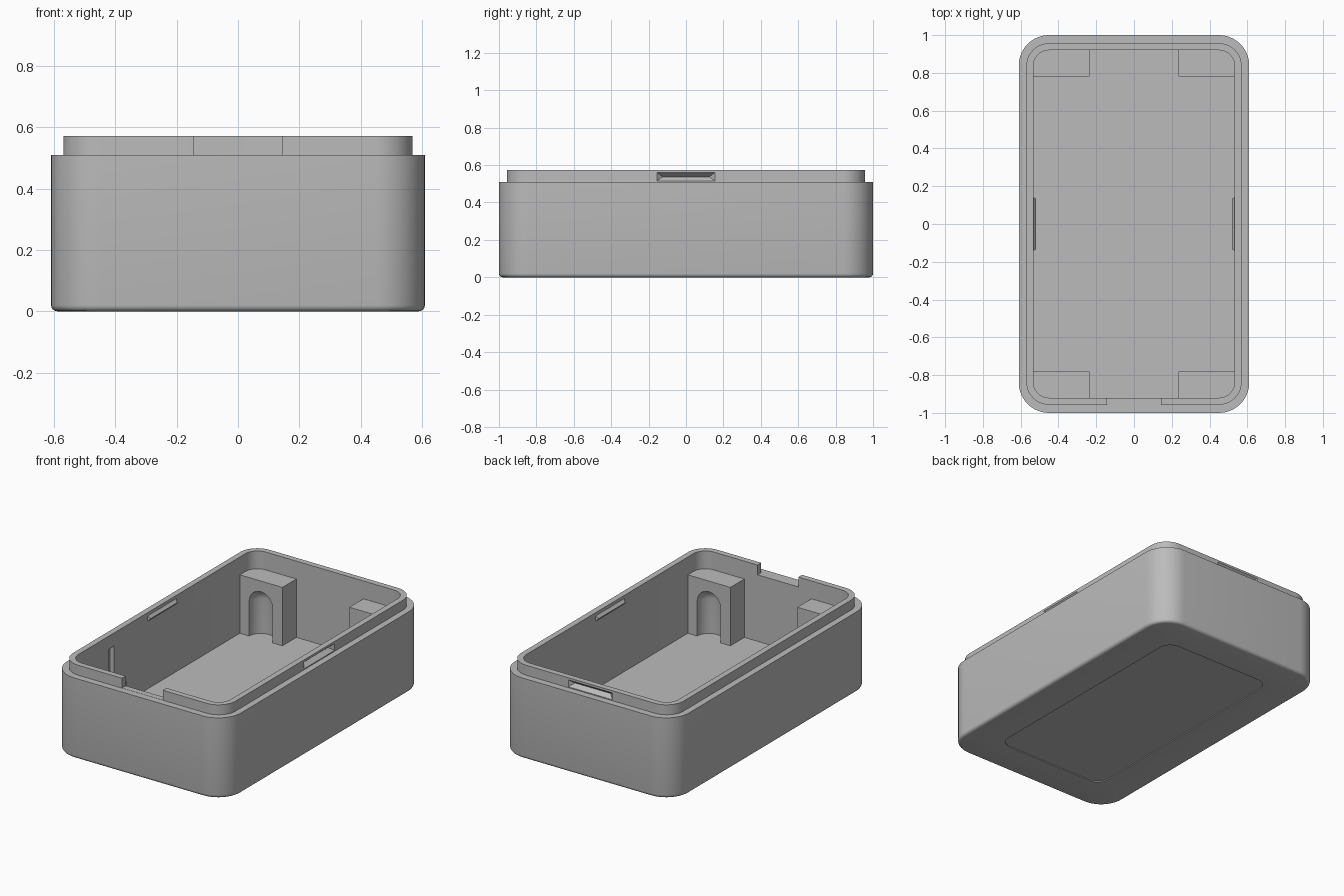
import bpy, bmesh
from math import sin, cos, pi, radians
from mathutils import Matrix, Vector

cube = bpy.data.objects.get("Cube")
if cube:
    bpy.data.objects.remove(cube)

grey = bpy.data.materials.new("plain_grey")
grey.use_nodes = True
tone = (0.5, 0.5, 0.5, 1)
grey.diffuse_color = tone
grey.node_tree.nodes["Principled BSDF"].inputs["Base Color"].default_value = tone


def finish(name, bm):
    bmesh.ops.recalc_face_normals(bm, faces=bm.faces)
    mesh = bpy.data.meshes.new(name)
    bm.to_mesh(mesh)
    bm.free()
    mesh.materials.append(grey)
    obj = bpy.data.objects.new(name, mesh)
    bpy.context.collection.objects.link(obj)
    return obj


def activate(obj):
    bpy.ops.object.select_all(action='DESELECT')
    obj.select_set(True)
    bpy.context.view_layer.objects.active = obj


def smooth(obj):
    activate(obj)
    bpy.ops.object.shade_smooth_by_angle(angle=radians(30))


def cut(obj, cutter):
    cutter.hide_render = True
    mod = obj.modifiers.new("cut", 'BOOLEAN')
    mod.operation = 'DIFFERENCE'
    mod.solver = 'EXACT'
    mod.object = cutter
    activate(obj)
    bpy.ops.object.modifier_apply(modifier=mod.name)
    bpy.data.objects.remove(cutter)


def rounded_ring(bm, hx, hy, r, z, seg=10):
    ring = []
    for i, (sx, sy) in enumerate(((1, 1), (-1, 1), (-1, -1), (1, -1))):
        for k in range(seg + 1):
            a = (i + k / seg) * pi / 2
            ring.append(bm.verts.new((sx * (hx - r) + r * cos(a),
                                      sy * (hy - r) + r * sin(a), z)))
    return ring


def loft(name, sections):
    bm = bmesh.new()
    rings = [rounded_ring(bm, *s) for s in sections]
    for a, b in zip(rings, rings[1:]):
        for i in range(len(a)):
            j = (i + 1) % len(a)
            bm.faces.new((a[i], a[j], b[j], b[i]))
    bm.faces.new(rings[0])
    bm.faces.new(rings[-1])
    return finish(name, bm)


def box(name, lo, hi):
    bm = bmesh.new()
    bmesh.ops.create_cube(bm, size=1)
    for v in bm.verts:
        v.co = [l + (c + 0.5) * (h - l) for c, l, h in zip(v.co, lo, hi)]
    return finish(name, bm)


def wedge(name, half, tip_half, depth, z0, z1, distance, angle):
    # Tapered ridge pointing along -x, moved out to a wall and turned about z
    bm = bmesh.new()
    for s in (-1, 1):
        bm.verts.new((0, s * half, z0))
        bm.verts.new((0, s * half, z1))
        bm.verts.new((-depth, s * tip_half, (z0 + z1) / 2))
    bmesh.ops.convex_hull(bm, input=bm.verts)
    bm.transform(Matrix.Rotation(angle, 4, 'Z') @ Matrix.Translation((distance, 0, 0)))
    return finish(name, bm)


# Case shell: underside recess, rounded foot, wall, ledge, lip, cavity and floor
FLOOR = 0.09
sections = [(0.385, 0.78, 0.08, 0.006), (0.385, 0.78, 0.08, 0)]
fillet = 0.02
for k in range(5):
    a = k / 4 * pi / 2
    inset = fillet * (1 - sin(a))
    sections.append((0.61 - inset, 1 - inset, 0.16 - inset, fillet * (1 - cos(a))))
sections += [(0.61, 1, 0.16, 0.51), (0.57, 0.957, 0.12, 0.51),
             (0.57, 0.957, 0.12, 0.573), (0.533, 0.92, 0.083, 0.573),
             (0.533, 0.92, 0.083, FLOOR)]
shell = loft("case_shell", sections)

# Opening in the front of the lip
cut(shell, box("lip_opening", (-0.143, -0.99, 0.511), (0.143, -0.9, 0.62)))

# Snap grooves outside the lip on both sides and the back
for distance, angle in ((0.571, 0), (0.571, pi), (0.958, pi / 2)):
    cut(shell, wedge("snap_groove", 0.155, 0.125, 0.027, 0.515, 0.56, distance, angle))

# Narrow slot in the inner right wall
cut(shell, box("wall_slot", (-0.56, -0.53, 0.2), (-0.5, -0.48, 0.49)))
smooth(shell)

# Snap ridges inside both side walls
for side, angle in (("left", 0), ("right", pi)):
    wedge(side + "_snap_ridge", 0.145, 0.133, 0.018, 0.515, 0.556, 0.536, angle)

# Corner posts, each with a round-topped niche facing the middle
R = 0.082
for sx, side in ((1, "left"), (-1, "right")):
    for sy, end in ((1, "back"), (-1, "front")):
        xs = sorted((sx * 0.235, sx * 0.555))
        ys = sorted((sy * 0.78, sy * 0.94))
        post = box(end + "_" + side + "_post",
                   (xs[0], ys[0], FLOOR - 0.02), (xs[1], ys[1], 0.46))
        bm = bmesh.new()
        bmesh.ops.create_uvsphere(bm, u_segments=32, v_segments=16, radius=R)
        for v in bm.verts:
            v.co.z = v.co.z + 0.31 if v.co.z > -0.001 else 0.03
        # Flatten the lower half into a straight-sided shaft
        for v in bm.verts:
            if v.co.z < 0.1:
                flat = Vector((v.co.x, v.co.y, 0))
                v.co.z = 0.03 - 0.1 * (1 - flat.length / R)
        low = [v for v in bm.verts if v.co.z < 0.1]
        rim = sorted(low, key=lambda v: -Vector((v.co.x, v.co.y)).length)[:32]
        for v in rim:
            flat = Vector((v.co.x, v.co.y)).normalized() * R
            v.co = (flat.x, flat.y, 0.03)
        bm.transform(Matrix.Translation((sx * 0.386, sy * 0.78, 0)))
        cut(post, finish("niche", bm))
        smooth(post)
